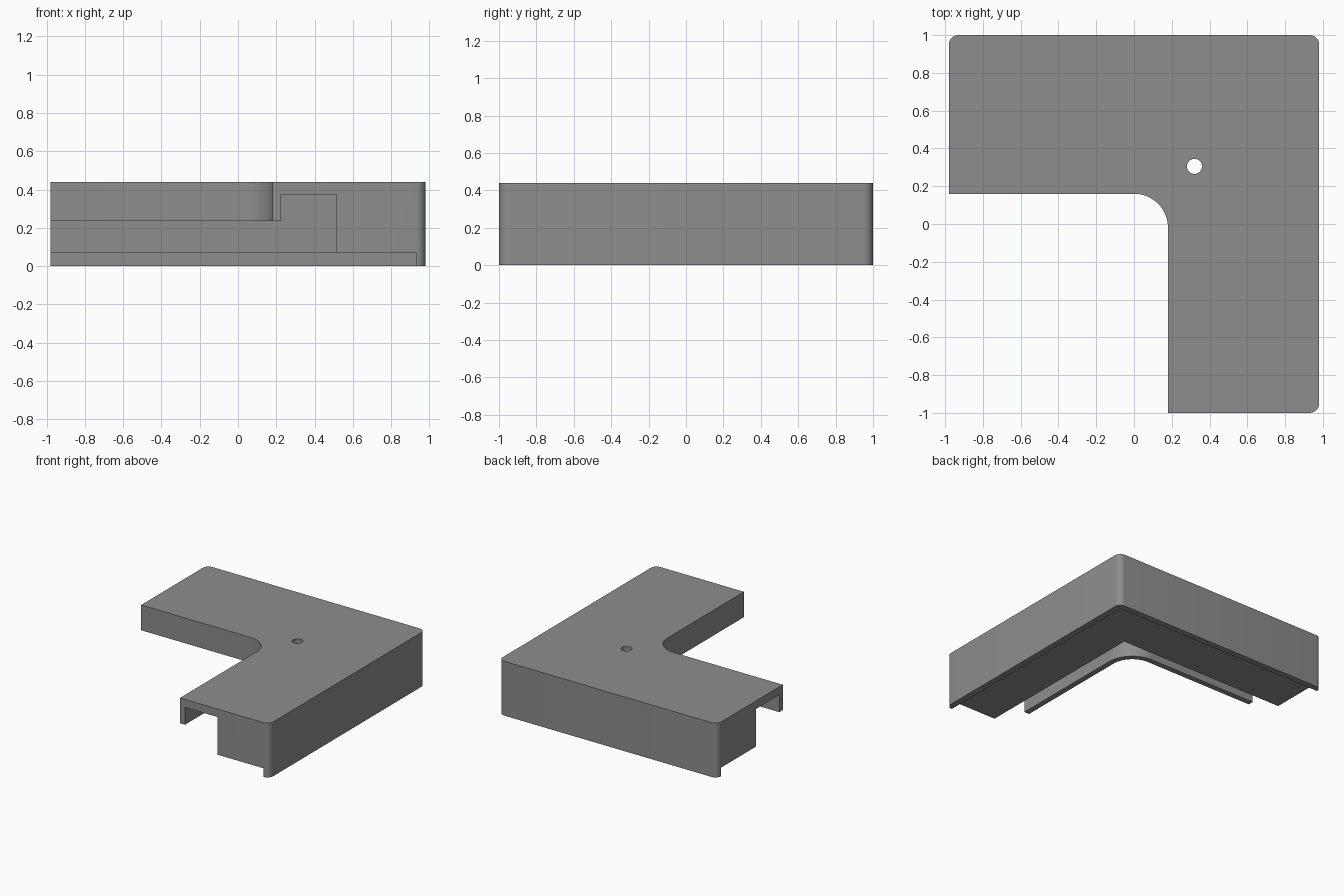
import bpy, bmesh, math

if "Cube" in bpy.data.objects:
    bpy.data.objects.remove(bpy.data.objects["Cube"])

def arc(cx, cy, r, a0, a1, n):
    """Points on an arc, angles in degrees."""
    return [(cx + r * math.cos(math.radians(a0 + (a1 - a0) * i / n)),
             cy + r * math.sin(math.radians(a0 + (a1 - a0) * i / n))) for i in range(n + 1)]

def prism(name, outline, z0, z1):
    """Extrude a closed outline from z0 to z1."""
    bm = bmesh.new()
    base = bm.faces.new([bm.verts.new((x, y, z0)) for x, y in outline])
    ext = bmesh.ops.extrude_face_region(bm, geom=[base])
    top = [v for v in ext["geom"] if isinstance(v, bmesh.types.BMVert)]
    bmesh.ops.translate(bm, verts=top, vec=(0, 0, z1 - z0))
    bmesh.ops.recalc_face_normals(bm, faces=bm.faces)
    mesh = bpy.data.meshes.new(name)
    bm.to_mesh(mesh)
    bm.free()
    ob = bpy.data.objects.new(name, mesh)
    bpy.context.collection.objects.link(ob)
    return ob

def rect(x1, y1):
    """Rectangle from beyond the front left corner up to (x1, y1)."""
    return [(-1.3, -1.3), (x1, -1.3), (x1, y1), (-1.3, y1)]

X, Y, R, H = 0.98, 1.0, 0.05, 0.44

# L-shaped cover with rounded outer corners and a rounded inside bend
outline = [(0.18, -Y)]
outline += arc(X - R, -Y + R, R, -90, 0, 8)
outline += arc(X - R, Y - R, R, 0, 90, 8)
outline += arc(-X + R, Y - R, R, 90, 180, 8)
outline += [(-X, 0.16)]
outline += arc(0, -0.02, 0.18, 90, 0, 20)
cover = prism("corner_cover", outline, 0, H)

# Channel between the inner lip and the solid rib
channel = [(0.225, -1.3), (0.515, -1.3), (0.515, 0.50), (-1.3, 0.50), (-1.3, 0.205)]
channel += arc(0, -0.02, 0.225, 90, 0, 20)

cutters = [
    prism("channel_cutter", channel, -0.2, 0.375),
    prism("lip_trim_cutter", rect(0.37, 0.35), -0.2, 0.235),
    prism("underside_recess_cutter", rect(0.93, 0.95), -0.2, 0.07),
    prism("screw_hole_cutter", arc(0.32, 0.305, 0.04, 0, 348.75, 31), 0.3, 0.6),
]

bpy.context.view_layer.objects.active = cover
cover.select_set(True)
for c in cutters:
    c.hide_render = True
    mod = cover.modifiers.new(c.name, 'BOOLEAN')
    mod.operation = 'DIFFERENCE'
    mod.solver = 'EXACT'
    mod.object = c
    bpy.ops.object.modifier_apply(modifier=mod.name)
    bpy.data.objects.remove(c)

# Plain grey plastic
grey = bpy.data.materials.new("grey")
grey.diffuse_color = (0.27, 0.27, 0.27, 1)
grey.use_nodes = True
grey.node_tree.nodes["Principled BSDF"].inputs["Base Color"].default_value = grey.diffuse_color
cover.data.materials.clear()
cover.data.materials.append(grey)
for p in cover.data.polygons:
    p.material_index = 0
bpy.ops.object.shade_smooth_by_angle(angle=math.radians(30))
